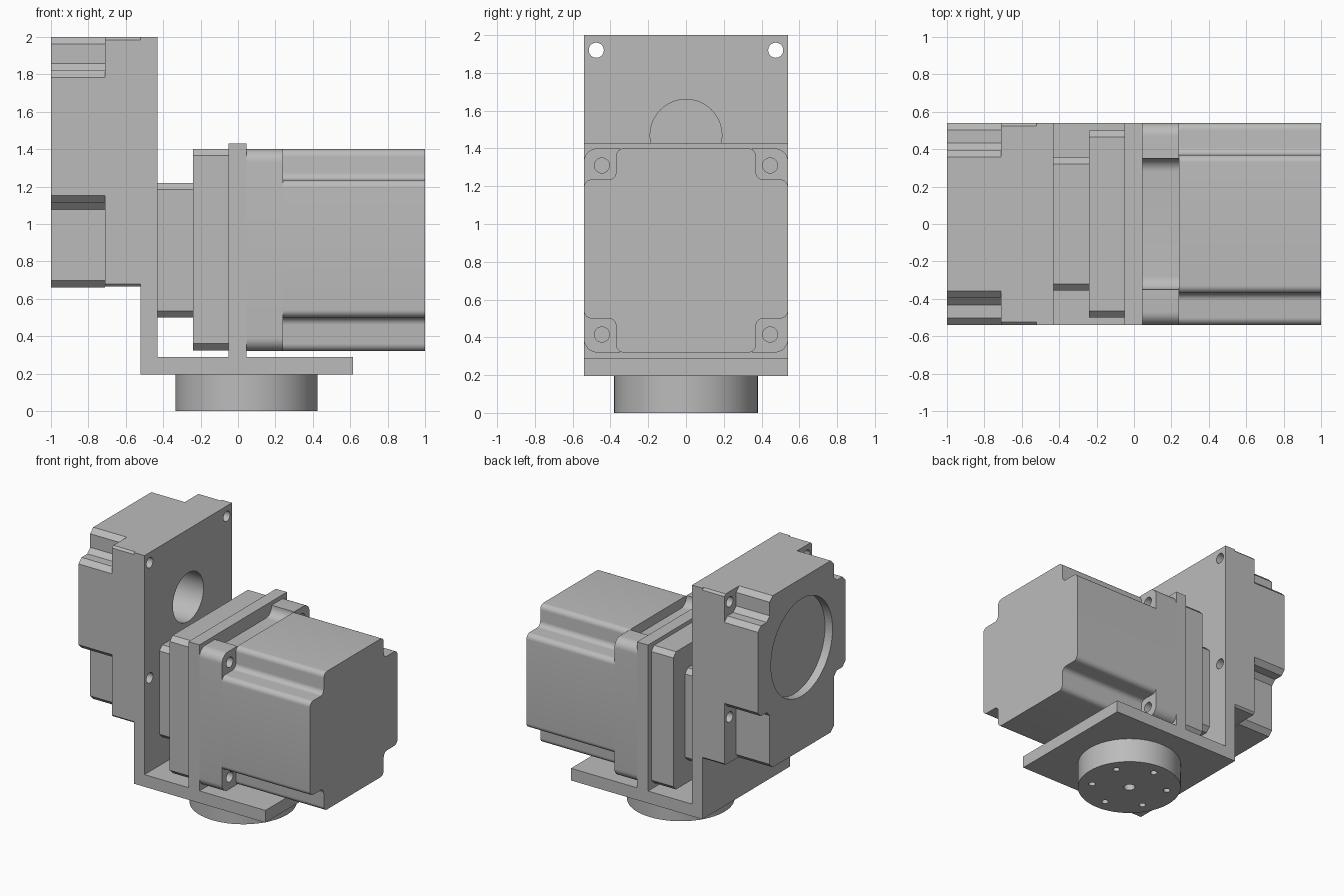
import bpy, bmesh, math
from mathutils import Vector, Matrix

old = bpy.data.objects.get("Cube")
if old:
    bpy.data.objects.remove(old, do_unlink=True)

GREY = (0.5, 0.5, 0.5, 1)
metal = bpy.data.materials.new("plain grey metal")
metal.diffuse_color = GREY
metal.use_nodes = True
metal.node_tree.nodes["Principled BSDF"].inputs["Base Color"].default_value = GREY


def finish(bm, name):
    bmesh.ops.recalc_face_normals(bm, faces=bm.faces)
    mesh = bpy.data.meshes.new(name)
    bm.to_mesh(mesh)
    bm.free()
    mesh.materials.append(metal)
    ob = bpy.data.objects.new(name, mesh)
    bpy.context.collection.objects.link(ob)
    return ob


def rounded(corners, segs):
    """Round (or chamfer, with one segment) square corners given as (u, v, radius)."""
    out = []
    for i, (u, v, r) in enumerate(corners):
        p = Vector((u, v))
        if r == 0:
            out.append(p)
            continue
        a = (Vector(corners[i - 1][:2]) - p).normalized()
        b = (Vector(corners[(i + 1) % len(corners)][:2]) - p).normalized()
        centre = p + (a + b) * r
        for k in range(segs + 1):
            t = math.pi / 2 * k / segs
            out.append(centre - r * (b * math.cos(t) + a * math.sin(t)))
    return out


def prism(name, points, start, end, axis="x"):
    """Extrude a closed outline along x (outline in y, z) or y (outline in x, z)."""
    bm = bmesh.new()
    place = (lambda p, d: (d, p[0], p[1])) if axis == "x" else (lambda p, d: (p[0], d, p[1]))
    face = bm.faces.new([bm.verts.new(place(p, start)) for p in points])
    ext = bmesh.ops.extrude_face_region(bm, geom=[face])
    shift = Vector(place((0, 0), end - start))
    verts = [g for g in ext["geom"] if isinstance(g, bmesh.types.BMVert)]
    bmesh.ops.translate(bm, verts=verts, vec=shift)
    return finish(bm, name)


def rect(w, low, high, r):
    return [(w, low, r), (w, high, r), (-w, high, r), (-w, low, r)]


def stepped(w, inner, low, step_low, step_high, high, r):
    """Square outline with a step cut out of each corner."""
    right = [(inner, low), (inner, step_low), (w, step_low),
             (w, step_high), (inner, step_high), (inner, high)]
    left = [(-y, z) for y, z in reversed(right)]
    return [(y, z, r) for y, z in right + left]


def cylinder(name, centre, radius, depth, axis="x", segs=32):
    bm = bmesh.new()
    turn = Matrix.Rotation(math.pi / 2, 4, "Y") if axis == "x" else Matrix()
    bmesh.ops.create_cone(bm, cap_ends=True, segments=segs, radius1=radius, radius2=radius,
                          depth=depth, matrix=Matrix.Translation(centre) @ turn)
    return finish(bm, name)


def cut(targets, cutters):
    """Subtract the cutters from each target, then drop the cutters."""
    for target in targets:
        for cutter in cutters:
            mod = target.modifiers.new("hole", "BOOLEAN")
            mod.operation = "DIFFERENCE"
            mod.solver = "EXACT"
            mod.object = cutter
        bpy.context.view_layer.update()
        mesh = bpy.data.meshes.new_from_object(
            target.evaluated_get(bpy.context.evaluated_depsgraph_get()))
        target.modifiers.clear()
        target.data = mesh
    for cutter in cutters:
        bpy.data.objects.remove(cutter, do_unlink=True)


W = 0.54

# Bracket: base, tall wall and central plate in one outline
bracket = prism("bracket", [(-0.52, 0.195), (0.615, 0.195), (0.615, 0.29), (0.045, 0.29),
                            (0.045, 1.43), (-0.05, 1.43), (-0.05, 0.29), (-0.43, 0.29),
                            (-0.43, 2.0), (-0.52, 2.0)], -W, W, "y")

# Upright actuator behind the tall wall
upright_flange = prism("upright_flange", rounded(rect(W, 0.665, 2.0, 0.015), 1), -0.71, -0.52)
upright_body = prism("upright_body",
                     rounded(stepped(W, 0.395, 0.66, 1.115, 1.82, 2.0, 0.037), 1), -1.0, -0.71)

# Horizontal actuator on the central plate
R = 0.07
dip = [(0.35, 1.4, 0), (0.35, 1.325, R), (-0.35, 1.325, R), (-0.35, 1.4, 0)]
dip_below = [(-y, 1.72 - z, r) for y, z, r in dip]
outline = [(W, 0.32, R), (W, 1.4, R)] + dip + [(-W, 1.4, R), (-W, 0.32, R)] + dip_below
motor_flange = prism("motor_flange", rounded(outline, 8), 0.045, 0.24)
motor_body = prism("motor_body", rounded(stepped(W, 0.37, 0.32, 0.5, 1.235, 1.4, 0.04), 8), 0.24, 1.0)

# Stepped blocks between the plate and the wall
prism("large_spacer", rounded(rect(0.5, 0.325, 1.4, 0.035), 1), -0.24, -0.05)
prism("small_spacer", rounded(rect(0.355, 0.5, 1.22, 0.035), 1), -0.43, -0.24)

# Round output hub under the base
hub = cylinder("output_hub", (0.045, 0, 0.0975), 0.38, 0.195, "z", 64)

# Bolt holes and bores
cut([bracket, upright_flange],
    [cylinder("cutter", (-0.55, y, z), 0.04, 0.5) for y in (-0.475, 0.475) for z in (1.02, 1.92)]
    + [cylinder("cutter", (-0.58, 0, 1.47), 0.19, 0.5, segs=48)])
cut([upright_body], [cylinder("cutter", (-1.0, 0, 1.46), 0.38, 0.13, segs=64),
                     cylinder("cutter", (-0.72, 0, 1.47), 0.19, 0.24, segs=48)])
cut([bracket, motor_flange],
    [cylinder("cutter", (0.1, y, z), 0.04, 0.34) for y in (-0.445, 0.445) for z in (0.415, 1.31)])
ring = [(0.045 + 0.28 * math.cos(a), 0.28 * math.sin(a), 0)
        for a in (math.radians(30 + 60 * k) for k in range(6))]
cut([hub], [cylinder("cutter", p, 0.025, 0.25, "z", 24) for p in ring]
    + [cylinder("cutter", (0.045, 0, 0), 0.042, 0.25, "z", 24)])

# Smooth the round surfaces and keep the edges sharp
for ob in (bracket, upright_flange, upright_body, motor_flange, motor_body, hub):
    bpy.ops.object.select_all(action="DESELECT")
    ob.select_set(True)
    bpy.context.view_layer.objects.active = ob
    bpy.ops.object.shade_smooth_by_angle(angle=math.radians(30))
